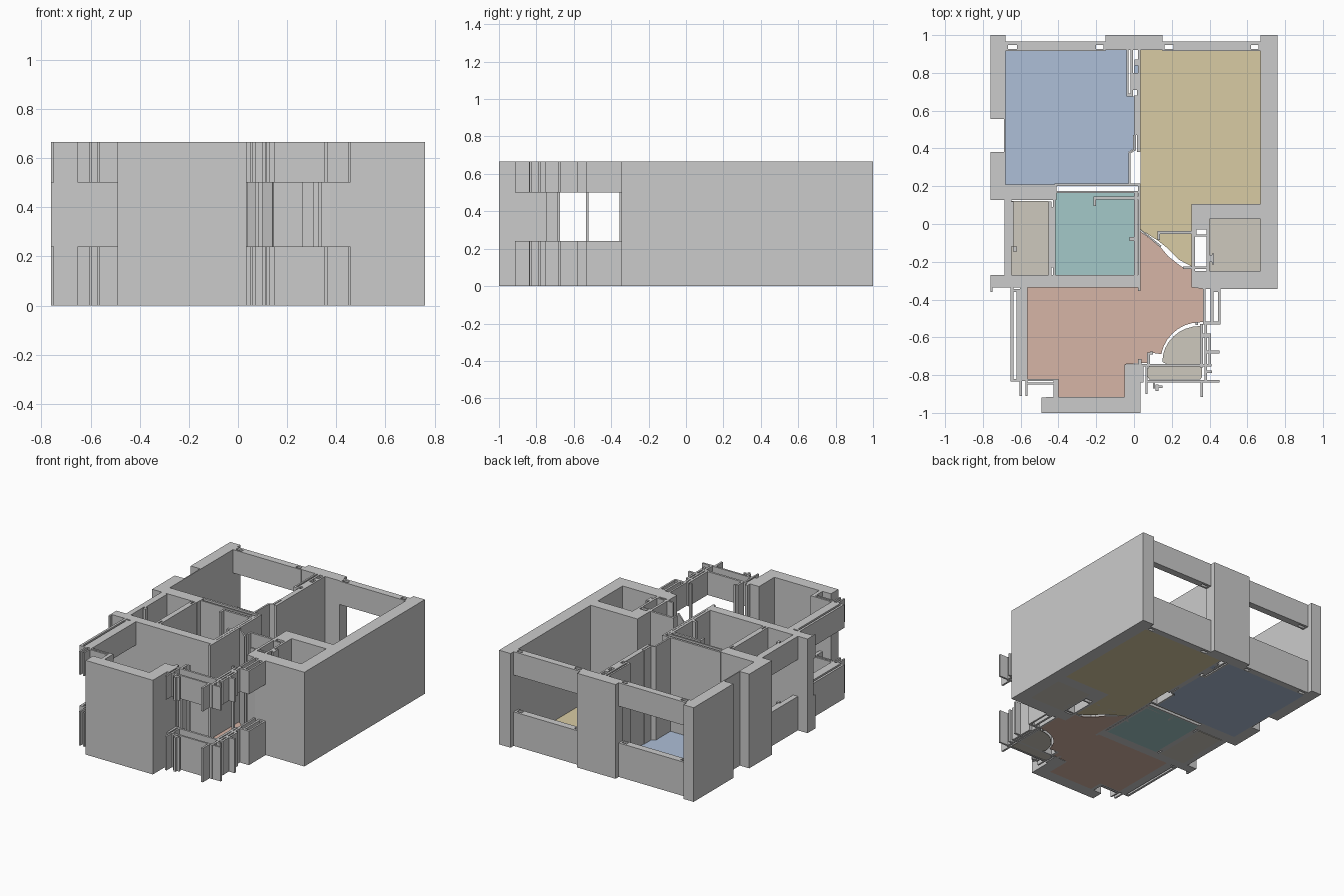
import bpy, bmesh, math

H, SILL, HEAD, FLOOR = 0.665, 0.24, 0.50, 0.004


def finish(name, bm, mat=None):
    bmesh.ops.recalc_face_normals(bm, faces=bm.faces)
    me = bpy.data.meshes.new(name)
    bm.to_mesh(me)
    bm.free()
    ob = bpy.data.objects.new(name, me)
    bpy.context.collection.objects.link(ob)
    if mat:
        me.materials.append(mat)
    return ob


def prism(bm, pts, z0, z1):
    base = bm.faces.new([bm.verts.new((x, y, z0)) for x, y in pts])
    top = bmesh.ops.extrude_face_region(bm, geom=[base])["geom"]
    bmesh.ops.translate(bm, vec=(0, 0, z1 - z0),
                        verts=[g for g in top if isinstance(g, bmesh.types.BMVert)])


def rect(x0, x1, y0, y1):
    return [(x0, y0), (x1, y0), (x1, y1), (x0, y1)]


def walls(name, rects):
    bm = bmesh.new()
    for r in rects:
        prism(bm, rect(*r), 0, H)
    return finish(name, bm)


def window(name, rects):
    """Wall strips with an open band between sill and head."""
    bm = bmesh.new()
    for r in rects:
        prism(bm, rect(*r), 0, SILL)
        prism(bm, rect(*r), HEAD, H)
    return finish(name, bm)


def profile_wall(name, pts):
    bm = bmesh.new()
    prism(bm, pts, 0, H)
    return finish(name, bm)


def material(name, rgb):
    m = bpy.data.materials.new(name)
    m.diffuse_color = (*rgb, 1)
    return m


def floor(name, pts, mat):
    bm = bmesh.new()
    prism(bm, pts, 0, FLOOR)
    return finish(name, bm, mat)


# Outer shell
profile_wall("left_outer_wall", [(-.76, 1), (-.68, 1), (-.68, .21), (-.415, .21), (-.415, .127),
             (-.76, .127), (-.76, .38), (-.687, .38), (-.687, .557), (-.76, .557)])
profile_wall("right_outer_wall", [(.76, 1), (.67, 1), (.67, .106), (.305, .106), (.305, -.03),
             (.40, -.03), (.40, .027), (.67, .027), (.67, -.25), (.305, -.25), (.305, -.335),
             (.375, -.345), (.76, -.345)])
walls("back_pier", [(-.15, .15, .92, 1)])
profile_wall("front_corner_wall", [(-.49, -1), (.035, -1), (.035, -.743), (-.05, -.743),
             (-.05, -.915), (-.40, -.915), (-.49, -.918)])

# Back windows: double frame with open slots near both ends
for name, x0, x1 in (("back_window_left", -.68, -.15), ("back_window_right", .15, .67)):
    window(name, [(x0, x1, .915, .927), (x0, x1, .948, .965),
                  (x0, x0 + .012, .927, .948), (x1 - .012, x1, .927, .948),
                  (x0 + .06, x1 - .05, .927, .948)])

# Closet side shaft wall
walls("shaft_wall", [(.305, .322, -.25, -.03), (.385, .40, -.25, -.03), (.322, .385, -.066, -.055),
                     (.322, .33, -.055, -.03), (.40, .412, -.20, -.165), (.412, .424, -.215, -.155)])

# Partition between the two back rooms
walls("bedroom_partition", [
    (-.04, -.028, .68, .92), (-.018, -.004, .68, .92), (-.04, -.004, .675, .69),
    (.022, .035, .71, .92), (-.004, .022, .71, .80), (.002, .022, .84, .87),
    (.015, .035, .38, .71), (0, .015, .47, .68), (-.004, .01, .39, .47)])
profile_wall("partition_end", [(-.03, .21), (-.018, .21), (-.018, .375), (.01, .39), (.01, .405), (-.03, .375)])

# Bathroom partitions
walls("bathroom_back_wall", [(-.415, .035, .20, .215), (-.415, .035, .165, .176),
                             (-.42, -.41, .127, .215), (.022, .035, .165, .215)])
walls("bathroom_side_wall", [(0, .018, -.27, .165), (.02, .035, -.355, .165), (-.025, .018, -.09, -.07)])
walls("bathroom_ledge", [(-.215, .02, .13, .145), (-.215, -.20, .095, .13)])
walls("store_partition", [(-.452, -.437, -.27, .12), (-.428, -.415, -.27, .127),
                          (-.437, -.428, -.23, .09)])
walls("lower_cross_wall", [(-.76, .022, -.335, -.27)])

# Store room window and corner stub
window("store_window", [(-.685, -.648, -.27, .127), (-.648, -.638, -.12, .12), (-.64, -.62, -.145, -.12)])
window("corner_stub", [(-.76, -.748, -.36, -.335)])

# Living room window on the left, turning the corner
window("lower_left_window", [
    (-.653, -.637, -.825, -.335), (-.623, -.603, -.825, -.345), (-.637, -.623, -.36, -.345),
    (-.603, -.563, -.83, -.335), (-.653, -.60, -.835, -.82),
    (-.606, -.594, -.91, -.83), (-.574, -.563, -.91, -.83),
    (-.574, -.40, -.832, -.82), (-.563, -.425, -.85, -.84),
    (-.425, -.40, -.92, -.82)])

# Entrance window bands on the right
window("entry_upper_window", [
    (.365, .378, -.52, -.335), (.405, .42, -.52, -.345), (.445, .458, -.52, -.345),
    (.42, .445, -.36, -.345), (.365, .458, -.532, -.515)])
window("entry_side_window", [
    (.35, .366, -.76, -.53), (.372, .387, -.84, -.53), (.394, .408, -.74, -.58),
    (.366, .394, -.60, -.58), (.387, .452, -.685, -.67), (.387, .452, -.838, -.825),
    (.387, .412, -.79, -.775)])
window("entry_front_window", [
    (.035, .41, -.755, -.74), (.06, .385, -.838, -.825), (.035, .05, -.84, -.74),
    (.06, .072, -.90, -.74), (.352, .366, -.915, -.83), (.10, .112, -.87, -.838),
    (.115, .13, -.885, -.85), (.13, .15, -.868, -.855)])
walls("entry_posts", [(.02, .04, -.745, -.715), (.07, .085, -.745, -.68), (.085, .10, -.69, -.675),
                      (.325, .34, -.535, -.52)])

# Swinging door leaves in the hall
walls("hall_door_leaf", [(.125, .305, -.052, -.037), (.125, .137, -.085, -.052), (.26, .40, -.238, -.225)])
profile_wall("hall_threshold", [(.035, -.035), (.045, -.035), (.145, -.115), (.14, -.125)])

# Floors
blue = material("bedroom_floor_blue", (.42, .52, .68))
sand = material("lounge_floor_sand", (.69, .60, .37))
teal = material("bathroom_floor_teal", (.37, .58, .58))
rose = material("hall_floor_rose", (.67, .46, .38))
beige = material("store_floor_beige", (.61, .58, .51))

floor("bedroom_floor", [(-.68, .21), (-.03, .21), (-.03, .38), (0, .40), (0, .675), (-.04, .68),
                        (-.04, .92), (-.68, .92)], blue)
floor("duct_floor", rect(0, .03, .80, .84), blue)
floor("lounge_floor", [(.035, .92), (.67, .92), (.67, .106), (.305, .106), (.305, -.225),
                       (.24, -.19), (.18, -.13), (.13, -.09), (.035, -.03)], sand)
floor("bathroom_floor", rect(-.415, 0, -.27, .17), teal)
floor("store_floor", rect(-.648, -.452, -.27, .122), beige)
floor("closet_floor", rect(.40, .67, -.25, .027), beige)

# Hall floor follows the sweep of the entrance door
arc = [(.35 - .21 * math.sin(t), -.73 + .21 * math.cos(t))
       for t in [i * math.pi / 2 / 8 for i in range(8)]]
floor("hall_floor", [(.035, -.04), (.13, -.11), (.18, -.17), (.25, -.225), (.305, -.24),
                     (.305, -.335), (.368, -.335), (.368, -.52)] + arc +
      [(.08, -.68), (.07, -.735), (-.05, -.743), (-.05, -.915), (-.40, -.915), (-.40, -.822),
       (-.563, -.822), (-.563, -.335), (.035, -.335)], rose)
sweep = [(.35 - .20 * math.sin(t), -.73 + .19 * math.cos(t))
         for t in [i * math.pi / 2 / 8 for i in range(9)]]
floor("entrance_floor", sweep + [(.17, -.74), (.35, -.74)], beige)
floor("entrance_sill_floor", [(.08, -.755), (.352, -.755), (.36, -.765), (.36, -.81), (.352, -.822),
                              (.08, -.822), (.072, -.81), (.072, -.765)], beige)
